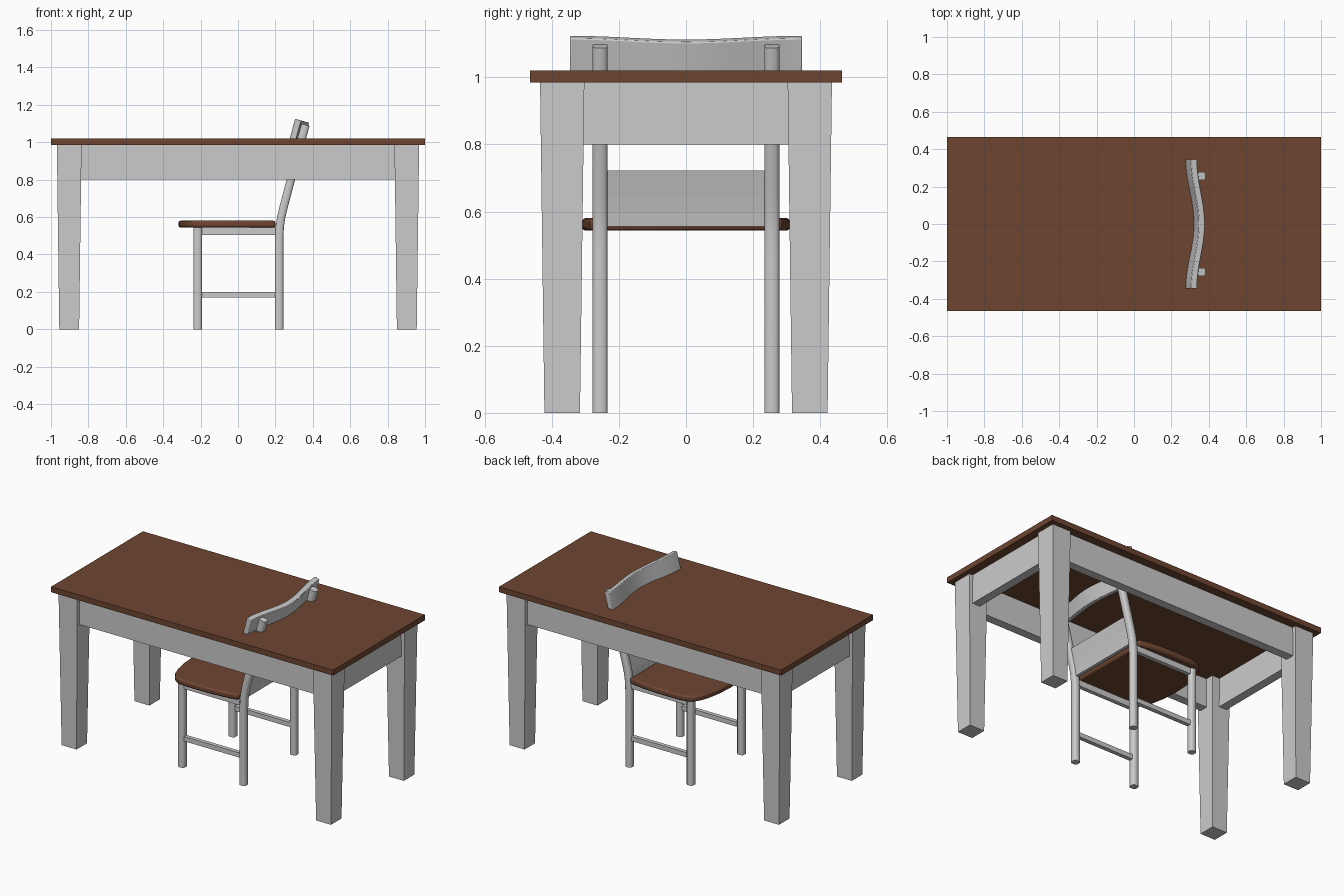
import bpy, bmesh, math
from mathutils import Vector

if "Cube" in bpy.data.objects:
    bpy.data.objects.remove(bpy.data.objects["Cube"])


def material(name, rgb):
    m = bpy.data.materials.new(name)
    m.diffuse_color = (*rgb, 1)
    m.use_nodes = True
    m.node_tree.nodes["Principled BSDF"].inputs["Base Color"].default_value = m.diffuse_color
    return m


GREY = material("painted grey", (0.6, 0.6, 0.6))
BROWN = material("brown wood", (0.155, 0.06, 0.031))


def finish(name, bm, mat, bevel=0, smooth=False):
    bmesh.ops.recalc_face_normals(bm, faces=bm.faces)
    mesh = bpy.data.meshes.new(name)
    bm.to_mesh(mesh)
    bm.free()
    mesh.materials.append(mat)
    ob = bpy.data.objects.new(name, mesh)
    bpy.context.collection.objects.link(ob)
    if bevel:
        b = ob.modifiers.new("bevel", 'BEVEL')
        b.width, b.segments, b.limit_method = bevel, 2, 'ANGLE'
        b.angle_limit = math.radians(50)
    if smooth:
        bpy.ops.object.select_all(action='DESELECT')
        ob.select_set(True)
        bpy.context.view_layer.objects.active = ob
        bpy.ops.object.shade_smooth_by_angle(angle=math.radians(46))
    return ob


def loft(name, rings, mat, bevel=0, smooth=False):
    """Skin a list of equal-length closed rings and cap both ends."""
    bm = bmesh.new()
    vs = [[bm.verts.new(p) for p in r] for r in rings]
    n = len(vs[0])
    for a, b in zip(vs, vs[1:]):
        for i in range(n):
            bm.faces.new((a[i], a[(i + 1) % n], b[(i + 1) % n], b[i]))
    bm.faces.new(vs[0])
    bm.faces.new(vs[-1])
    return finish(name, bm, mat, bevel, smooth)


def rect(x0, x1, y0, y1, z):
    return [(x0, y0, z), (x1, y0, z), (x1, y1, z), (x0, y1, z)]


def box(name, x0, x1, y0, y1, z0, z1, mat):
    return loft(name, [rect(x0, x1, y0, y1, z0), rect(x0, x1, y0, y1, z1)], mat)


# Table top
box("table_top", -1, 1, -0.465, 0.465, 0.985, 1.02, BROWN)

# Tapered table legs
for sx in (-1, 1):
    for sy in (-1, 1):
        cx, cy = sx * 0.9025, sy * 0.369
        loft("table_leg", [rect(cx - h, cx + h, cy - h, cy + h, z)
                           for h, z in ((0.053, 0), (0.066, 0.985))], GREY)

# Table aprons
for s in (-1, 1):
    y0, y1 = sorted((s * 0.355, s * 0.41))
    box("long_apron", -0.86, 0.86, y0, y1, 0.80, 0.985, GREY)
    x0, x1 = sorted((s * 0.89, s * 0.945))
    box("end_apron", x0, x1, -0.33, 0.33, 0.80, 0.985, GREY)

# Chair seat: bowed front, rounded corners
half = [(0.2, 0.285), (0.1, 0.303), (0, 0.31), (-0.17, 0.31), (-0.215, 0.301),
        (-0.25, 0.28), (-0.275, 0.245), (-0.295, 0.19), (-0.312, 0.1)]
outline = half + [(-0.318, 0)] + [(x, -y) for x, y in reversed(half)]
loft("seat", [[(x, y, z) for x, y in outline] for z in (0.543, 0.581)],
     BROWN, bevel=0.011, smooth=True)


# Chair legs: octagonal section swept along a side path
def chair_leg(name, path, y):
    pts = [Vector(p) for p in path]
    h, c = 0.022, 0.013
    section = [(h, -c), (h, c), (c, h), (-c, h), (-h, c), (-h, -c), (-c, -h), (c, -h)]
    rings = []
    for i, p in enumerate(pts):
        t = (pts[min(i + 1, len(pts) - 1)] - pts[max(i - 1, 0)]).normalized()
        rings.append([(p.x + u * t.y, y + v, p.y - u * t.x) for u, v in section])
    loft(name, rings, GREY, smooth=True)


BACK = [(0.22, 0), (0.22, 0.48), (0.2235, 0.55), (0.231, 0.60),
        (0.243, 0.65), (0.2825, 0.8), (0.361, 1.093)]
for y in (-0.256, 0.256):
    chair_leg("back_leg", BACK, y)
    chair_leg("front_leg", [(-0.215, 0), (-0.215, 0.545)], y)
    # Side rail under the seat and lower stretcher
    box("seat_rail", -0.21, 0.22, y - 0.013, y + 0.013, 0.505, 0.545, GREY)
    box("stretcher", -0.21, 0.22, y - 0.013, y + 0.013, 0.17, 0.20, GREY)

# Lower back panel between the legs, leaning with them
loft("lower_back_panel", [rect(x - 0.01, x + 0.01, -0.245, 0.245, z)
                          for x, z in ((0.2245, 0.555), (0.232, 0.60), (0.243, 0.65), (0.261, 0.722))], GREY)

# Curved top rest, tilted back 15 degrees
tilt = math.radians(15)
co, si = math.cos(tilt), math.sin(tilt)
rings = []
for i in range(25):
    y = -0.346 + 0.692 * i / 24
    off = 0.0215 * (1 + math.cos(math.pi * y / 0.346))
    rings.append([(0.305 + u * co + v * si, y, 1.125 - u * si + v * co)
                  for u, v in ((off, 0), (off + 0.034, 0), (off + 0.034, -0.215), (off, -0.215))])
loft("top_rest", rings, GREY, bevel=0.004, smooth=True)
